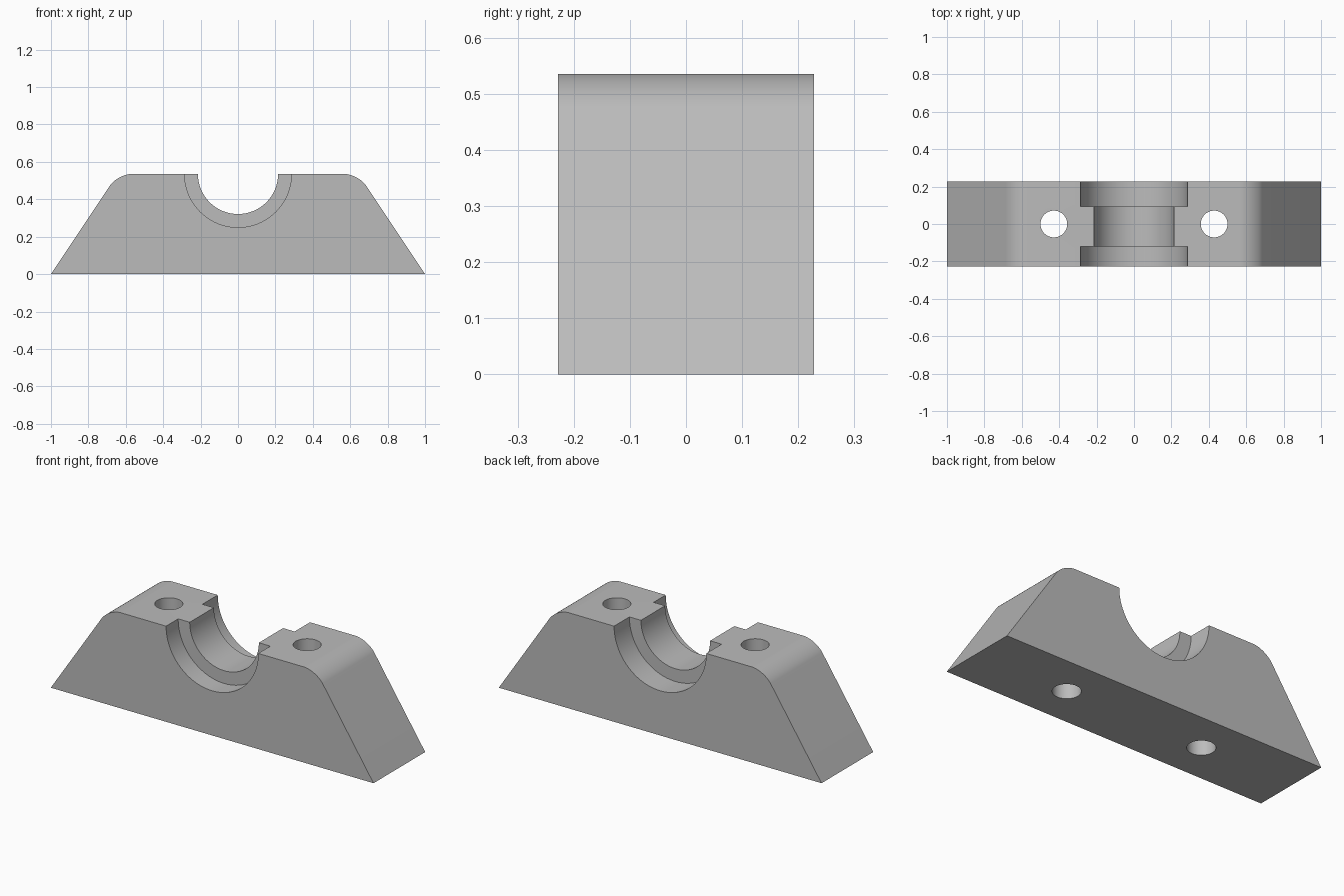
import bpy
import bmesh
import math

if "Cube" in bpy.data.objects:
    bpy.data.objects.remove(bpy.data.objects["Cube"], do_unlink=True)

HEIGHT = 0.5357
DEPTH = 0.4571
BACK = DEPTH / 2
UNIT = 1 / 14

# Single grey material
grey = bpy.data.materials.new("plain grey")
grey.use_nodes = True
colour = (0.5, 0.5, 0.5, 1)
grey.diffuse_color = colour
grey.node_tree.nodes["Principled BSDF"].inputs["Base Color"].default_value = colour


def cutter(name, radius, location, length, along_y=False):
    """Round cutting tool, upright or lying along y."""
    turn = (math.pi / 2, 0, 0) if along_y else (0, 0, 0)
    bpy.ops.mesh.primitive_cylinder_add(
        vertices=96, radius=radius, depth=length, location=location, rotation=turn)
    tool = bpy.context.object
    tool.name = name
    tool.hide_render = True
    tool.data.materials.append(grey)
    return tool


def cutter_y(name, radius, start, end):
    return cutter(name, radius, (0, (start + end) / 2, HEIGHT), end - start, True)


# Trapezoid block with rounded shoulders
bm = bmesh.new()
outline = [(-1, 0), (1, 0), (9 * UNIT, HEIGHT), (-9 * UNIT, HEIGHT)]
front = bm.faces.new([bm.verts.new((x, -BACK, z)) for x, z in outline])
extruded = bmesh.ops.extrude_face_region(bm, geom=[front])["geom"]
bmesh.ops.translate(bm, vec=(0, DEPTH, 0),
                    verts=[v for v in extruded if isinstance(v, bmesh.types.BMVert)])
shoulders = [e for e in bm.edges
             if all(v.co.z > 0.1 for v in e.verts)
             and abs(e.verts[0].co.y - e.verts[1].co.y) > 0.1]
bmesh.ops.bevel(bm, geom=shoulders, offset=0.0765, offset_type='OFFSET',
                segments=16, profile=0.5, affect='EDGES')
bmesh.ops.recalc_face_normals(bm, faces=bm.faces)
mesh = bpy.data.meshes.new("bearing_block")
bm.to_mesh(mesh)
bm.free()
block = bpy.data.objects.new("bearing_block", mesh)
bpy.context.collection.objects.link(block)
mesh.materials.append(grey)

# Half-round saddle, wider recess at each end, and bolt holes
tools = [
    cutter_y("saddle_bore", 3 * UNIT, -0.4, 0.4),
    cutter_y("front_recess", 4 * UNIT, -0.4, -BACK + 1.5 * UNIT),
    cutter_y("back_recess", 4 * UNIT, BACK - 1.9 * UNIT, 0.4),
]
for name, side in (("left_bolt_hole", 1), ("right_bolt_hole", -1)):
    tools.append(cutter(name, UNIT, (side * 6 * UNIT, 0, 0.25), 1))

bpy.ops.object.select_all(action='DESELECT')
block.select_set(True)
bpy.context.view_layer.objects.active = block
for tool in tools:
    cut = block.modifiers.new(tool.name, 'BOOLEAN')
    cut.operation = 'DIFFERENCE'
    cut.solver = 'EXACT'
    cut.object = tool
    bpy.ops.object.modifier_apply(modifier=cut.name)
for tool in tools:
    bpy.data.objects.remove(tool, do_unlink=True)

bpy.ops.object.shade_smooth_by_angle(angle=math.radians(30))
